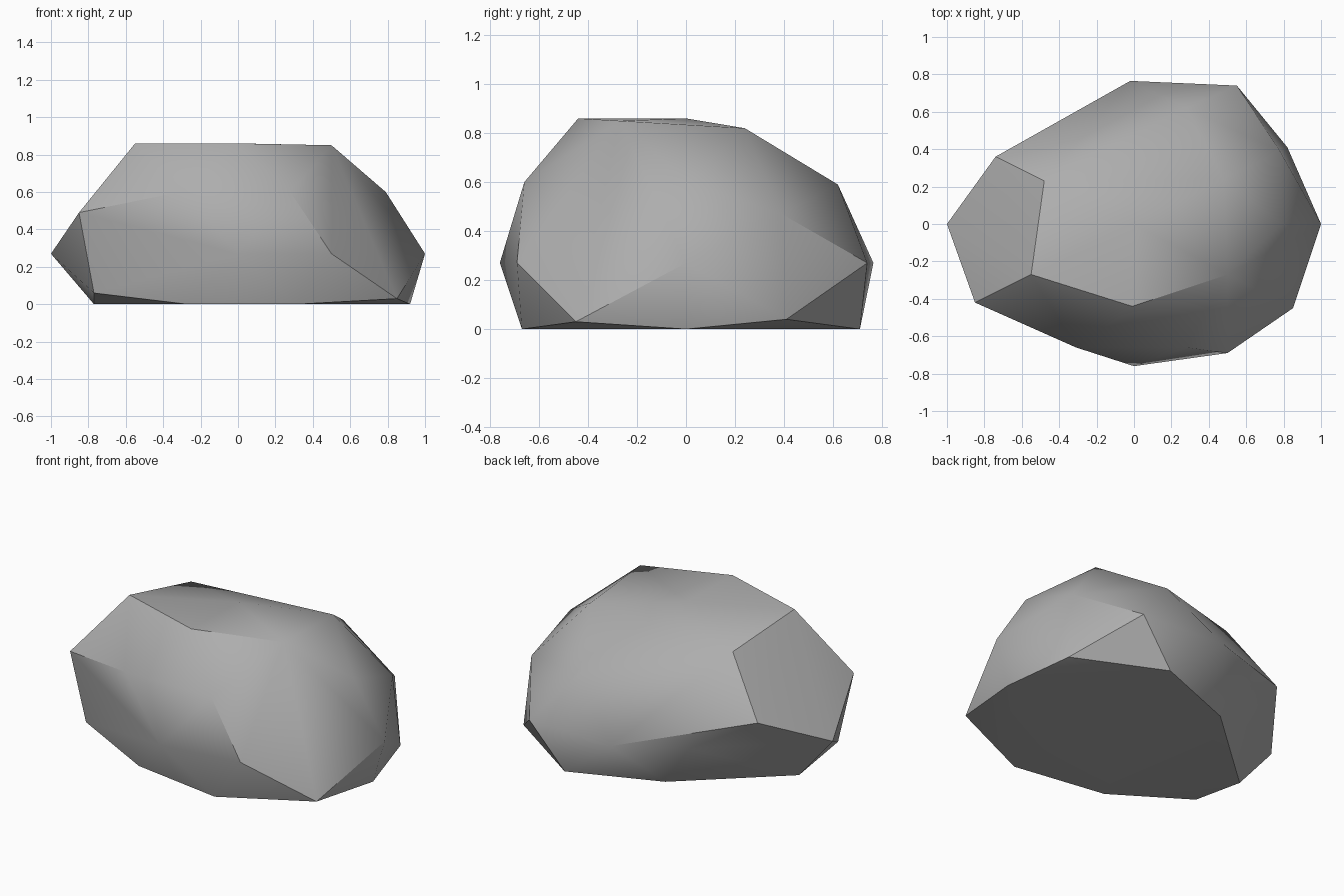
import bpy
import bmesh
import math

default_cube = bpy.data.objects.get("Cube")
if default_cube:
    bpy.data.objects.remove(default_cube, do_unlink=True)

# Stone colour
stone = bpy.data.materials.new("stone_grey")
stone.use_nodes = True
colour = (0.42, 0.42, 0.42, 1.0)
stone.diffuse_color = colour
stone.node_tree.nodes["Principled BSDF"].inputs["Base Color"].default_value = colour

# Corner points of the boulder, ring by ring
base = [(0.92, 0, 0), (0.33, 0.71, 0), (-0.21, 0.5, 0), (-0.77, 0, 0),
        (-0.77, -0.38, 0.06), (-0.27, -0.58, 0), (0.31, -0.67, 0),
        (0.85, -0.45, 0.03), (0.82, 0.41, 0.04)]
waist = [(1, 0, 0.27), (0.55, 0.74, 0.27), (-0.02, 0.765, 0.27), (-0.4, 0.54, 0.27),
         (-1, 0, 0.27), (0, -0.76, 0.27), (0.5, -0.69, 0.27)]
shoulder = [(0.79, 0, 0.6), (0.78, 0.39, 0.47), (0.28, 0.62, 0.59), (-0.74, 0.36, 0.45),
            (-0.85, -0.42, 0.49), (-0.31, -0.66, 0.6), (0.28, -0.66, 0.6)]
crown = [(0.5, -0.27, 0.85), (0.48, 0.24, 0.82), (-0.48, 0.23, 0.77),
         (-0.55, -0.27, 0.86), (-0.01, -0.44, 0.86), (0, 0, 0.86)]

# Wrap the points in a faceted shell
bm = bmesh.new()
for point in base + waist + shoulder + crown:
    bm.verts.new(point)
hull = bmesh.ops.convex_hull(bm, input=bm.verts)
loose = [v for v in bm.verts if not v.link_faces]
bmesh.ops.delete(bm, geom=loose, context="VERTS")
bmesh.ops.recalc_face_normals(bm, faces=bm.faces)
mesh = bpy.data.meshes.new("boulder")
bm.to_mesh(mesh)
bm.free()
mesh.materials.append(stone)

boulder = bpy.data.objects.new("boulder", mesh)
bpy.context.collection.objects.link(boulder)

# Soft facets with hard creases
bpy.ops.object.select_all(action="DESELECT")
boulder.select_set(True)
bpy.context.view_layer.objects.active = boulder
bpy.ops.object.shade_smooth_by_angle(angle=math.radians(35))
